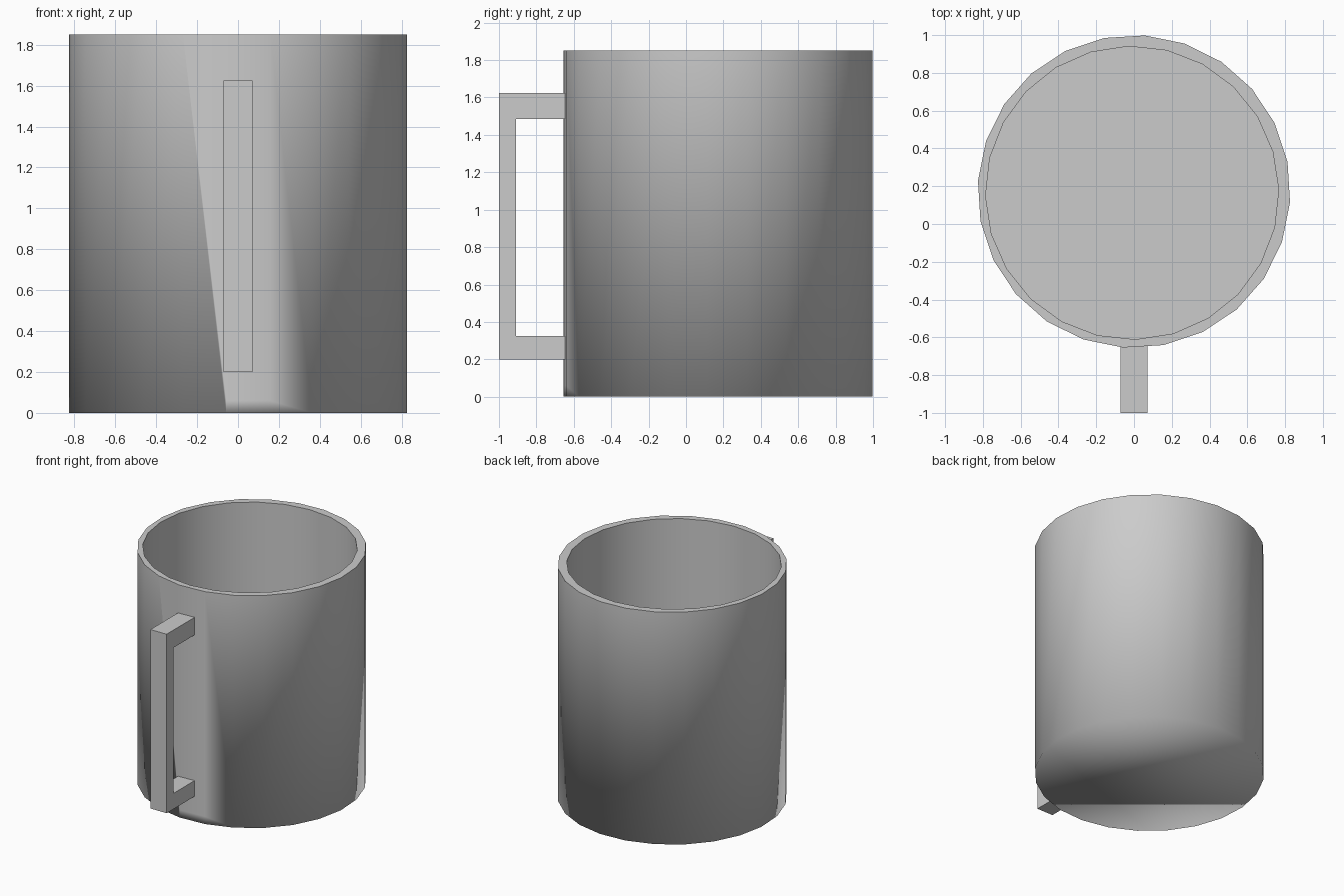
import bpy, bmesh, math

if "Cube" in bpy.data.objects:
    bpy.data.objects.remove(bpy.data.objects["Cube"])

SIDES = 24
HEIGHT = 1.85

grey = bpy.data.materials.new("plain grey")
grey.diffuse_color = (0.6, 0.6, 0.6, 1)
grey.use_nodes = True
grey.node_tree.nodes["Principled BSDF"].inputs["Base Color"].default_value = grey.diffuse_color


def finish(bm, name):
    bmesh.ops.recalc_face_normals(bm, faces=bm.faces)
    mesh = bpy.data.meshes.new(name)
    bm.to_mesh(mesh)
    bm.free()
    mesh.materials.append(grey)
    obj = bpy.data.objects.new(name, mesh)
    bpy.context.collection.objects.link(obj)
    return obj


def ring(bm, cx, cy, radius, z, phase):
    pts = [math.radians(phase + 360 * i / SIDES) for i in range(SIDES)]
    return [bm.verts.new((cx + radius * math.cos(a), cy + radius * math.sin(a), z)) for a in pts]


def bridge(bm, a, b):
    for i in range(SIDES):
        j = (i + 1) % SIDES
        bm.faces.new((a[i], a[j], b[j], b[i])).smooth = True


def sharpen(bm, loop):
    for i in range(SIDES):
        bm.edges.get((loop[i], loop[(i + 1) % SIDES])).smooth = False


# Cup: outer wall, rim, inner wall and floor
bm = bmesh.new()
base = ring(bm, 0, 0.172, 0.828, 0, -4)
top = ring(bm, 0, 0.172, 0.828, HEIGHT, -4)
lip = ring(bm, -0.01, 0.165, 0.776, HEIGHT, 1.3)
floor = ring(bm, -0.01, 0.165, 0.776, 0.06, 1.3)
bridge(bm, base, top)
bridge(bm, top, lip)
bridge(bm, lip, floor)
bm.faces.new(base).smooth = True
bm.faces.new(floor)
for loop in (top, lip, floor):
    sharpen(bm, loop)

# Short strip at the foot of the facet that carries the handle
cuts = []
for i in (18, 19):
    edge = bm.edges.get((base[i], top[i]))
    cuts.append(bmesh.utils.edge_split(edge, base[i], 0.06 / HEIGHT)[1])
bmesh.ops.connect_verts(bm, verts=cuts)
finish(bm, "cup")

# Handle: square bracket profile extruded across x
profile = [(-0.64, 0.20), (-1.0, 0.20), (-1.0, 1.625), (-0.64, 1.625),
           (-0.64, 1.485), (-0.91, 1.485), (-0.91, 0.325), (-0.64, 0.325)]
bm = bmesh.new()
face = bm.faces.new([bm.verts.new((-0.071, y, z)) for y, z in profile])
side = bmesh.ops.extrude_face_region(bm, geom=[face])["geom"]
bmesh.ops.translate(bm, vec=(0.142, 0, 0),
                    verts=[g for g in side if isinstance(g, bmesh.types.BMVert)])
finish(bm, "handle")
